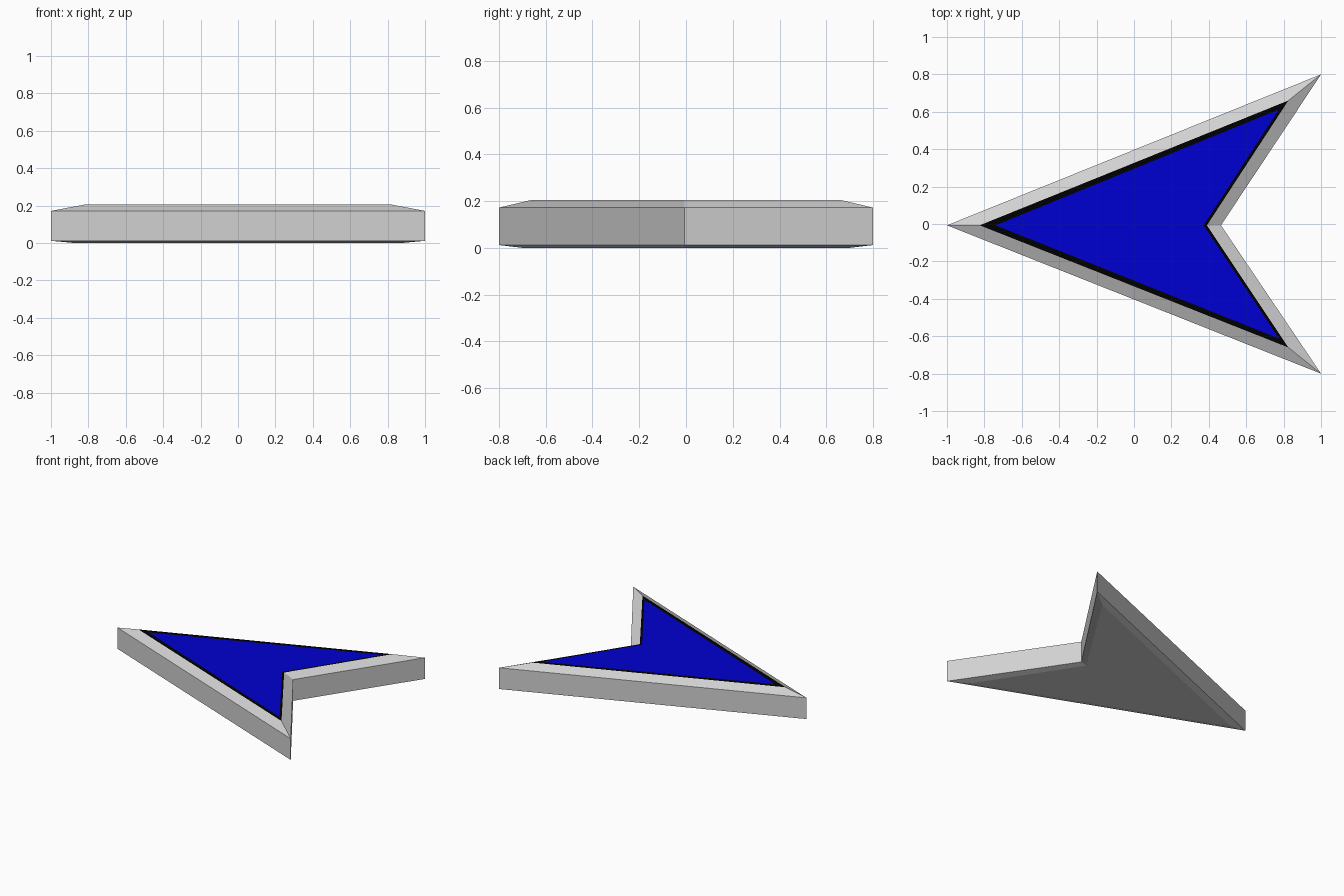
import bpy
import bmesh

if "Cube" in bpy.data.objects:
    bpy.data.objects.remove(bpy.data.objects["Cube"])


def material(name, rgb):
    m = bpy.data.materials.new(name)
    m.diffuse_color = (*rgb, 1.0)
    m.use_nodes = True
    m.node_tree.nodes["Principled BSDF"].inputs["Base Color"].default_value = m.diffuse_color
    return m


MATS = [material("light grey", (0.64, 0.64, 0.64)),
        material("black", (0.0, 0.0, 0.0)),
        material("blue", (0.0, 0.0, 0.64))]
GREY, BLACK, BLUE = range(3)
MID_Y = -0.007

# Swept arrowhead outlines: (tip x, wing x, wing y, notch x, z, colour of the band up to it)
RINGS = [
    (-0.87, 0.87, 0.70, 0.42, 0.0, GREY),     # underside
    (-1.0, 1.0, 0.80, 0.465, 0.012, GREY),    # lower bevel
    (-1.0, 1.0, 0.80, 0.465, 0.172, GREY),    # vertical wall
    (-0.825, 0.825, 0.66, 0.39, 0.205, GREY),  # upper bevel
    (-0.74, 0.775, 0.612, 0.372, 0.205, BLACK),  # black border
]

bm = bmesh.new()
loops = []
for tip, wing_x, wing_y, notch, z, _ in RINGS:
    outline = ((tip, MID_Y), (wing_x, -wing_y), (notch, MID_Y), (wing_x, wing_y))
    loops.append([bm.verts.new((x, y, z)) for x, y in outline])

# Bands between neighbouring outlines
for a, b, ring in zip(loops, loops[1:], RINGS[1:]):
    for i in range(4):
        j = (i + 1) % 4
        bm.faces.new((a[i], a[j], b[j], b[i])).material_index = ring[5]

# Two-wing caps: blue top and grey underside
for loop, colour in ((loops[-1], BLUE), (loops[0][::-1], GREY)):
    tip = 0 if colour == BLUE else 3
    for k in (tip, tip + 2):
        tri = [loop[(k + n) % 4] for n in range(3)]
        bm.faces.new(tri).material_index = colour

bmesh.ops.recalc_face_normals(bm, faces=bm.faces)
mesh = bpy.data.meshes.new("arrow_plate")
bm.to_mesh(mesh)
bm.free()
for m in MATS:
    mesh.materials.append(m)
bpy.context.collection.objects.link(bpy.data.objects.new("arrow_plate", mesh))
